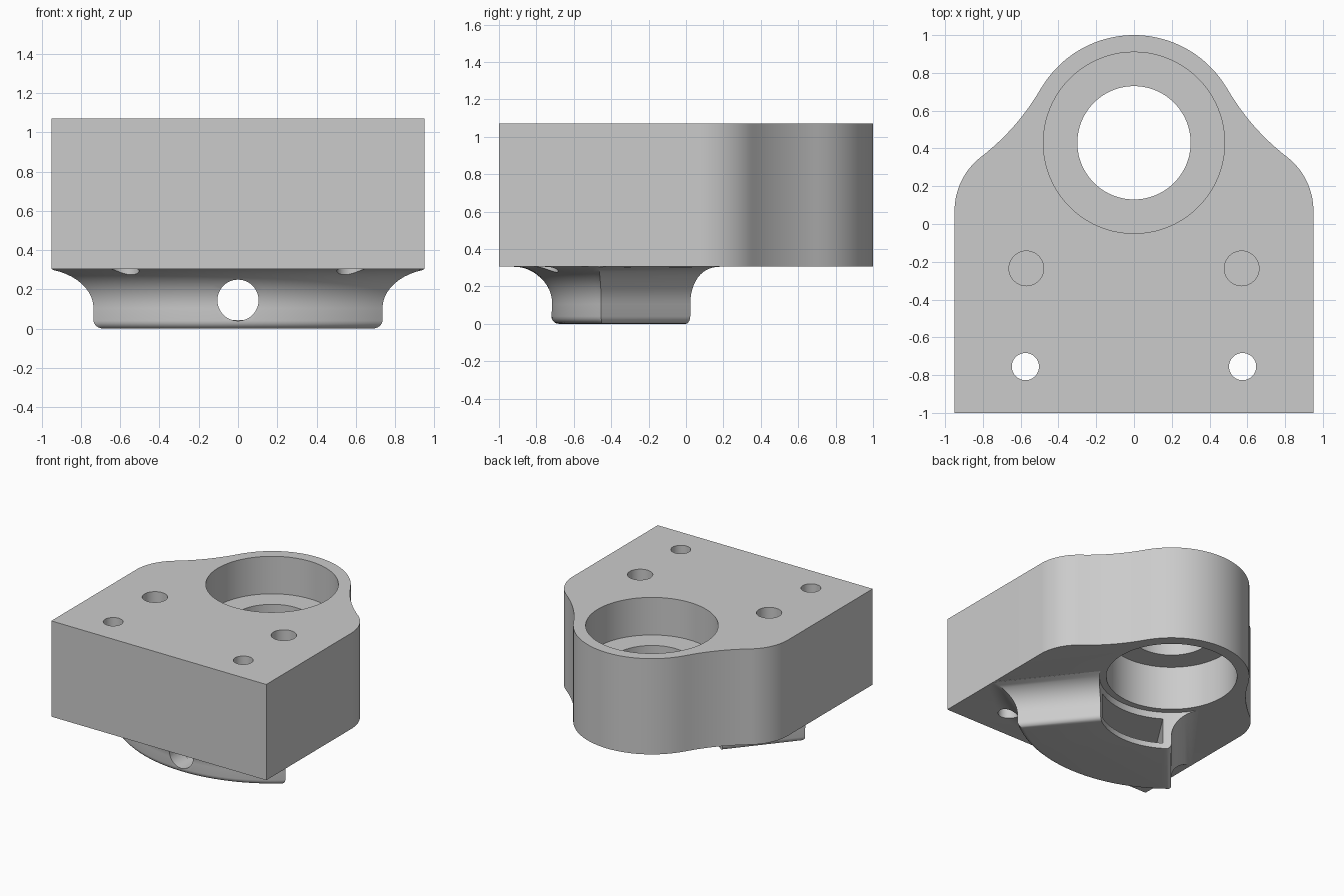
import bpy, bmesh, math

if "Cube" in bpy.data.objects:
    bpy.data.objects.remove(bpy.data.objects["Cube"])

BORE_Y = 0.43            # centre of the bore and of the foot sector
BASE, TOP = 0.305, 1.07  # underside and top of the block

grey = bpy.data.materials.new("machined_grey")
grey.diffuse_color = (0.6, 0.6, 0.6, 1)
grey.use_nodes = True
grey.node_tree.nodes["Principled BSDF"].inputs["Base Color"].default_value = grey.diffuse_color


def arc(cx, cy, r, a0, a1, n):
    """Points along an arc, angles in degrees."""
    return [(cx + r * math.cos(math.radians(a0 + (a1 - a0) * i / n)),
             cy + r * math.sin(math.radians(a0 + (a1 - a0) * i / n))) for i in range(n + 1)]


def loft(name, rings):
    """Solid through a stack of (z, outline) rings with equal point counts."""
    bm = bmesh.new()
    loops = [[bm.verts.new((x, y, z)) for x, y in pts] for z, pts in rings]
    for a, b in zip(loops, loops[1:]):
        for i in range(len(a)):
            j = (i + 1) % len(a)
            bm.faces.new((a[i], a[j], b[j], b[i]))
    bm.faces.new(loops[0][::-1])
    bm.faces.new(loops[-1])
    bmesh.ops.recalc_face_normals(bm, faces=bm.faces)
    me = bpy.data.meshes.new(name)
    bm.to_mesh(me)
    bm.free()
    me.materials.append(grey)
    ob = bpy.data.objects.new(name, me)
    bpy.context.collection.objects.link(ob)
    return ob


def cylinder(name, x, y, r, z0, z1, n=48):
    pts = arc(x, y, r, 0, 360, n)[:-1]
    return loft(name, [(z0, pts), (z1, pts)])


def combine(target, other, operation):
    bpy.context.view_layer.objects.active = target
    m = target.modifiers.new("combine", 'BOOLEAN')
    m.operation, m.solver, m.object = operation, 'EXACT', other
    bpy.ops.object.modifier_apply(modifier=m.name)
    bpy.data.objects.remove(other)


def sector(r_in, r_out, half, off=0.0, n=40):
    """Ring sector facing the front, its outer arc and sides grown by off."""
    ro = r_out + off
    ho = half + math.degrees(math.asin(off / ro))
    hi = half + math.degrees(math.asin(off / r_in))
    pts = arc(0, BORE_Y, ro, -90 - ho, -90 + ho, n) + arc(0, BORE_Y, r_in, -90 + hi, -90 - hi, n)
    return [(max(-0.949, min(0.949, x)), y) for x, y in pts]


# Block outline: square front, round shoulders flowing into the bore housing
fx, fy, fr = 1.56, 1.33, 1.23
right = [(0.95, -1.0)] + arc(0.59, 0.07, 0.36, 0, 52, 16)
right += arc(fx, fy, fr, 232.5, 210, 14)[1:] + arc(0, BORE_Y, 0.57, 30, 90, 24)[1:]
outline = right + [(-x, y) for x, y in right[-2::-1]]
body = loft("bearing_block", [(BASE, outline), (TOP, outline)])

# Foot: ring sector with rounded lower edge and a wide fillet into the block
levels = []
for i in range(6):
    a = math.radians(90 * i / 5)
    levels.append((0.04 * (1 - math.sin(a)), -0.04 * (1 - math.cos(a))))
levels.reverse()
levels = [(0.04 - 0.04 * math.cos(math.radians(18 * i)),
           -0.04 + 0.04 * math.sin(math.radians(18 * i))) for i in range(6)]
for i in range(13):
    a = math.radians(7.5 * i)
    levels.append((0.105 + 0.2 * math.sin(a), 0.2 * (1 - math.cos(a))))
levels.append((0.36, 0.2))
foot = loft("foot", [(z, sector(0.53, 1.15, 39.8, off)) for z, off in levels])

# Pocket opening toward the bore
pocket = sector(0.45, 1.0, 33)
combine(foot, loft("pocket_cutter", [(0.045, pocket), (0.25, pocket)]), 'DIFFERENCE')

# Round port through the front wall of the foot
port = cylinder("port_cutter", 0, 0, 0.105, 0, 0.7)
port.rotation_euler.x = math.radians(90)
port.location = (0, -0.3, 0.145)
bpy.context.view_layer.update()
combine(foot, port, 'DIFFERENCE')
combine(body, foot, 'UNION')

# Stepped bore: recess above and below a thin web
for r, z0, z1 in ((0.48, 0.77, 1.2), (0.30, 0.2, 1.2), (0.48, 0.2, 0.66)):
    combine(body, cylinder("bore_cutter", 0, BORE_Y, r, z0, z1, 80), 'DIFFERENCE')

# Mounting holes: through at the front, blind behind
for s in (-1, 1):
    combine(body, cylinder("front_hole_cutter", s * 0.575, -0.755, 0.072, -0.1, 1.2), 'DIFFERENCE')
    combine(body, cylinder("rear_hole_cutter", s * 0.57, -0.235, 0.092, 0.4, 1.2), 'DIFFERENCE')

bpy.ops.object.select_all(action='DESELECT')
body.select_set(True)
bpy.context.view_layer.objects.active = body
bpy.ops.object.shade_smooth_by_angle(angle=math.radians(30))
